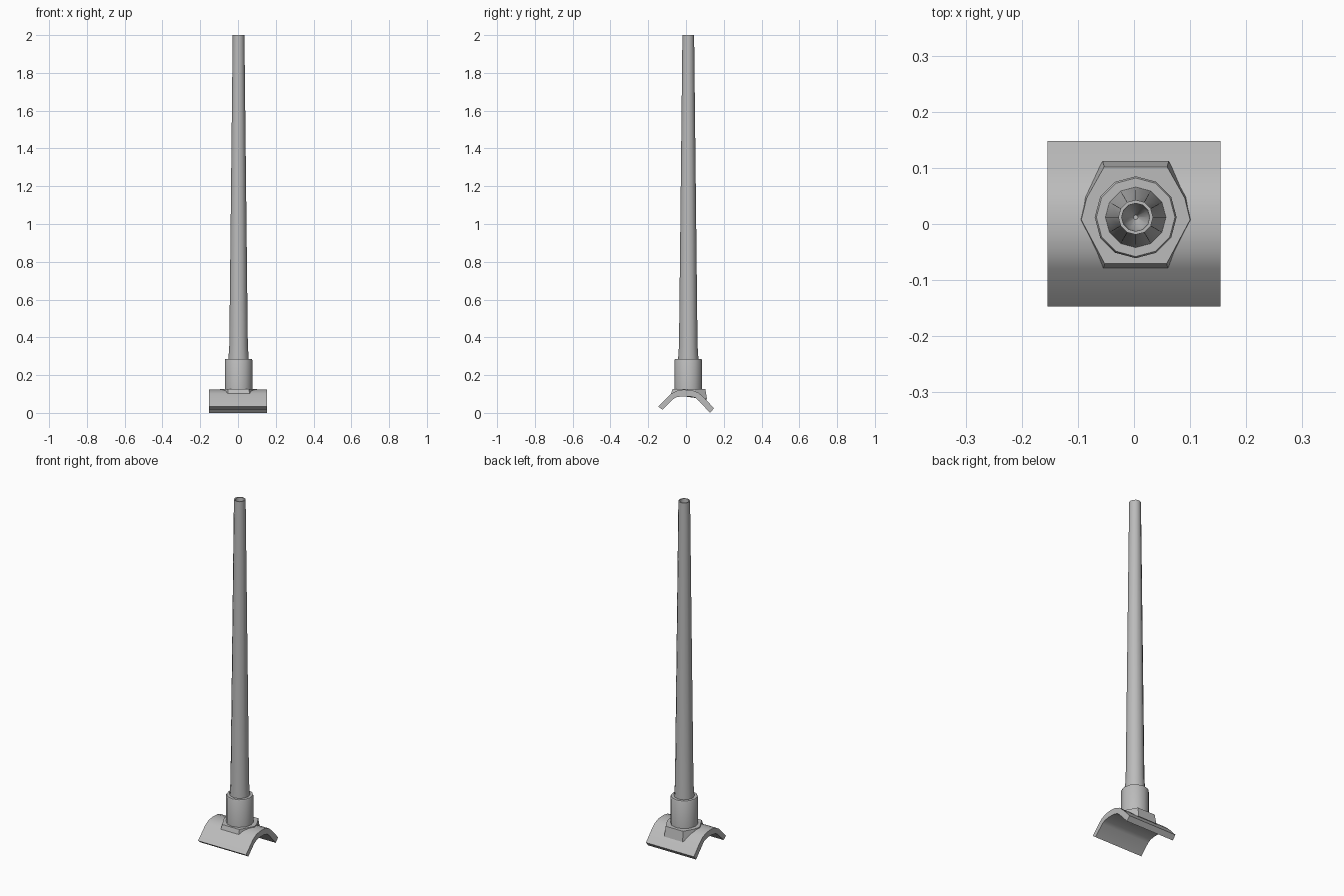
import bpy, bmesh, math

cube = bpy.data.objects.get("Cube")
if cube:
    bpy.data.objects.remove(cube)

metal = bpy.data.materials.new("grey metal")
metal.use_nodes = True
metal.diffuse_color = (0.5, 0.5, 0.5, 1)
metal.node_tree.nodes["Principled BSDF"].inputs["Base Color"].default_value = (0.5, 0.5, 0.5, 1)

AXIS_X, AXIS_Y = 0.003, 0.012


def finish(name, bm, angle=None):
    bmesh.ops.recalc_face_normals(bm, faces=bm.faces)
    mesh = bpy.data.meshes.new(name)
    bm.to_mesh(mesh)
    bm.free()
    mesh.materials.append(metal)
    obj = bpy.data.objects.new(name, mesh)
    bpy.context.collection.objects.link(obj)
    if angle:
        bpy.ops.object.select_all(action='DESELECT')
        obj.select_set(True)
        bpy.context.view_layer.objects.active = obj
        bpy.ops.object.shade_smooth_by_angle(angle=math.radians(angle))
    return obj


def loft(name, rings, angle=None):
    """Join rings of equal length and cap both ends."""
    bm = bmesh.new()
    loops = [[bm.verts.new(p) for p in ring] for ring in rings]
    n = len(loops[0])
    for a, b in zip(loops, loops[1:]):
        for i in range(n):
            j = (i + 1) % n
            bm.faces.new((a[i], a[j], b[j], b[i]))
    bm.faces.new(loops[0])
    bm.faces.new(loops[-1])
    return finish(name, bm, angle)


def circle(radius, z, sides=12):
    return [(AXIS_X + radius * math.cos(math.tau * i / sides),
             AXIS_Y + radius * math.sin(math.tau * i / sides), z)
            for i in range(sides)]


# Tapered hollow pole, slightly flared where it enters the collar
loft("pole", [circle(r, z) for r, z in
              [(0.054, 0.12), (0.054, 0.285), (0.049, 0.36), (0.031, 2.0),
               (0.025, 2.0), (0.022, 1.9), (0.004, 1.86)]], 35)

# Socket collar
loft("collar", [circle(r, z) for r, z in
                [(0.073, 0.11), (0.073, 0.28), (0.070, 0.286)]], 35)

# Faceted flange plate, its skirt following the slope of the saddle
outline = [(0.059, 0.1), (0.092, 0.038), (0.102, -0.005), (0.058, -0.092)]
outline += [(-x, y) for x, y in reversed(outline)]
top = [(AXIS_X + x * 0.95, AXIS_Y + y * 0.9, 0.127) for x, y in outline]
skirt = [(AXIS_X + x, AXIS_Y + y, 0.07 if y > 0.05 else 0.098) for x, y in outline]
loft("flange", [skirt, top])

# Curved saddle: cross-section swept along x
outer = [(-0.147, 0.034), (-0.08, 0.101), (-0.05, 0.117), (-0.015, 0.123),
         (0.03, 0.121), (0.066, 0.107), (0.1, 0.077), (0.148, 0.024)]
inner = [(-0.125, 0.017), (-0.07, 0.072), (-0.05, 0.083), (-0.02, 0.088),
         (0.02, 0.088), (0.05, 0.08), (0.07, 0.062), (0.127, 0.0)]
bm = bmesh.new()
sides = [[[bm.verts.new((x, y, z)) for y, z in line] for line in (outer, inner)]
         for x in (-0.154, 0.154)]
(lo, li), (ro, ri) = sides
for i in range(len(outer) - 1):
    for a, b in ((lo, ro), (li, ri), (lo, li), (ro, ri)):
        bm.faces.new((a[i], a[i + 1], b[i + 1], b[i]))
for i in (0, -1):
    bm.faces.new((lo[i], ro[i], ri[i], li[i]))
finish("saddle", bm, 35)
